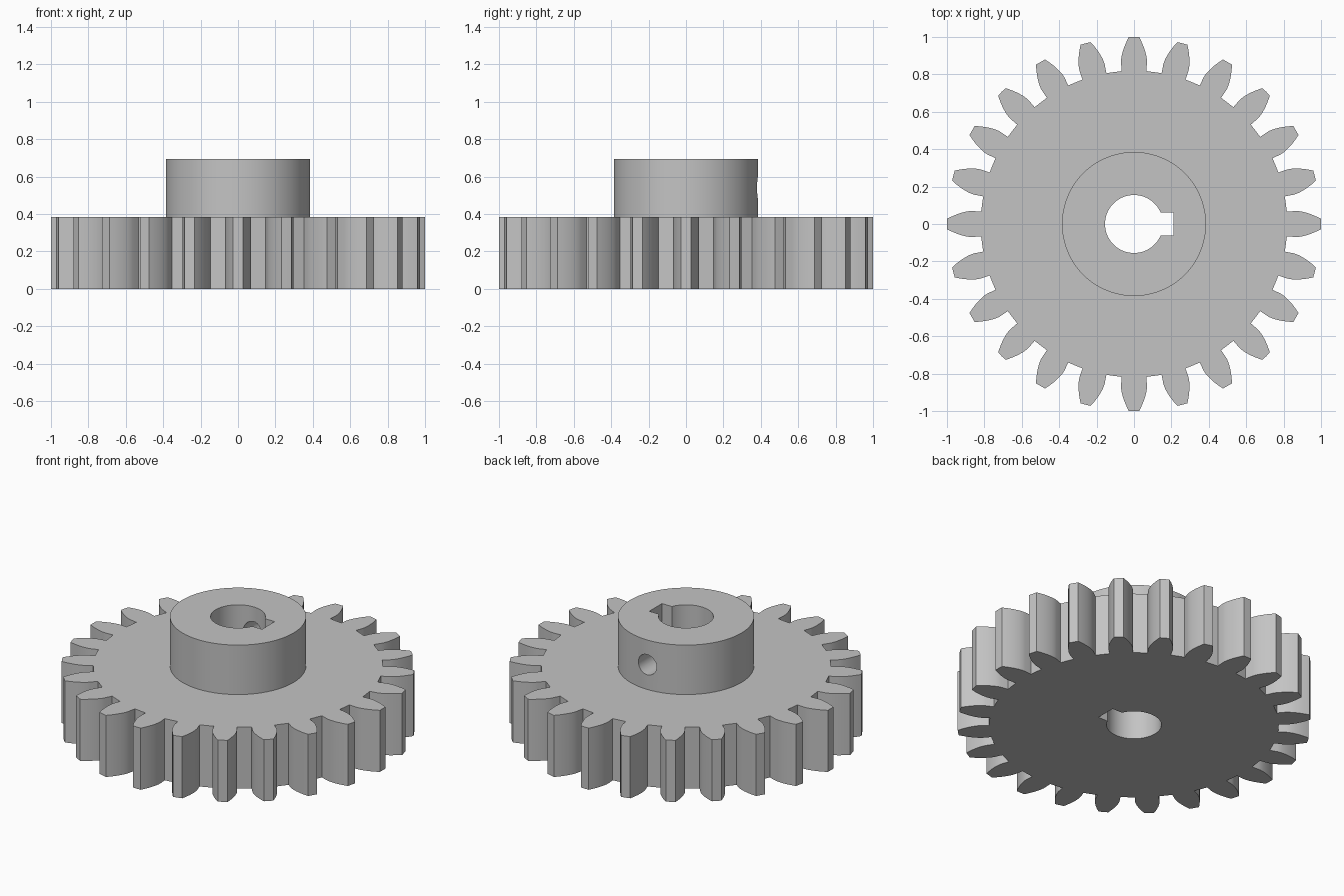
import bpy
import bmesh
from math import sin, cos, tan, acos, pi, radians

if "Cube" in bpy.data.objects:
    bpy.data.objects.remove(bpy.data.objects["Cube"])

TEETH = 24
MODULE = 2 / (TEETH + 2)
PITCH_R = TEETH * MODULE / 2
BASE_R = PITCH_R * cos(radians(20))
ROOT_R, TIP_R = 0.82, 1.0
WHEEL_H, HUB_TOP = 0.385, 0.694
HUB_R, BORE_R = 0.385, 0.155
SCREW_R = 0.063

steel = bpy.data.materials.new("steel_grey")
steel.diffuse_color = (0.55, 0.55, 0.55, 1)
steel.use_nodes = True
steel.node_tree.nodes["Principled BSDF"].inputs["Base Color"].default_value = steel.diffuse_color


def prism(name, points, z0, z1):
    """Extrude a closed outline between two heights."""
    bm = bmesh.new()
    face = bm.faces.new([bm.verts.new((x, y, z0)) for x, y in points])
    top = bmesh.ops.extrude_face_region(bm, geom=[face])["geom"]
    bmesh.ops.translate(bm, vec=(0, 0, z1 - z0),
                        verts=[v for v in top if isinstance(v, bmesh.types.BMVert)])
    bmesh.ops.recalc_face_normals(bm, faces=bm.faces)
    mesh = bpy.data.meshes.new(name)
    bm.to_mesh(mesh)
    bm.free()
    mesh.materials.append(steel)
    ob = bpy.data.objects.new(name, mesh)
    bpy.context.collection.objects.link(ob)
    return ob


def circle(r, n=96):
    return [(r * cos(2 * pi * i / n), r * sin(2 * pi * i / n)) for i in range(n)]


def combine(target, tool, operation):
    """Apply a boolean and discard the tool."""
    mod = target.modifiers.new(operation.lower(), 'BOOLEAN')
    mod.operation, mod.solver, mod.object = operation, 'EXACT', tool
    bpy.context.view_layer.objects.active = target
    bpy.ops.object.modifier_apply(modifier=mod.name)
    bpy.data.objects.remove(tool)


def half_angle(r):
    """Half the angular tooth width at radius r (involute flank)."""
    inv = lambda a: tan(a) - a
    phi = acos(min(1, BASE_R / r))
    return pi / (2 * TEETH) + inv(radians(20)) - inv(phi)


# Toothed wheel outline: straight foot, involute flank, narrow tip
flank = [ROOT_R] + [BASE_R + (TIP_R - BASE_R) * i / 8 for i in range(9)]
tooth = [(r, -half_angle(r)) for r in flank] + [(TIP_R, 0)]
tooth += [(r, half_angle(r)) for r in reversed(flank)]
outline = [(r * cos(a + 2 * pi * k / TEETH), r * sin(a + 2 * pi * k / TEETH))
           for k in range(TEETH) for r, a in tooth]
gear = prism("gear_wheel", outline, 0, WHEEL_H)

# Raised hub
combine(gear, prism("hub", circle(HUB_R), WHEEL_H - 0.1, HUB_TOP), 'UNION')

# Shaft bore with a keyway on +x
combine(gear, prism("bore_cutter", circle(BORE_R), -0.2, 1), 'DIFFERENCE')
key = [(0.05, -0.0625), (0.21, -0.0625), (0.21, 0.0625), (0.05, 0.0625)]
combine(gear, prism("keyway_cutter", key, -0.2, 1), 'DIFFERENCE')

# Set screw hole through the back wall of the hub
screw = prism("screw_cutter", circle(SCREW_R, 40), 0, 0.5)
screw.rotation_euler.x = -pi / 2
screw.location.z = (WHEEL_H + HUB_TOP) / 2
bpy.context.view_layer.update()
combine(gear, screw, 'DIFFERENCE')

# Smooth curved walls, crisp edges
bpy.ops.object.select_all(action='DESELECT')
gear.select_set(True)
bpy.context.view_layer.objects.active = gear
bpy.ops.object.shade_smooth_by_angle(angle=radians(20))
